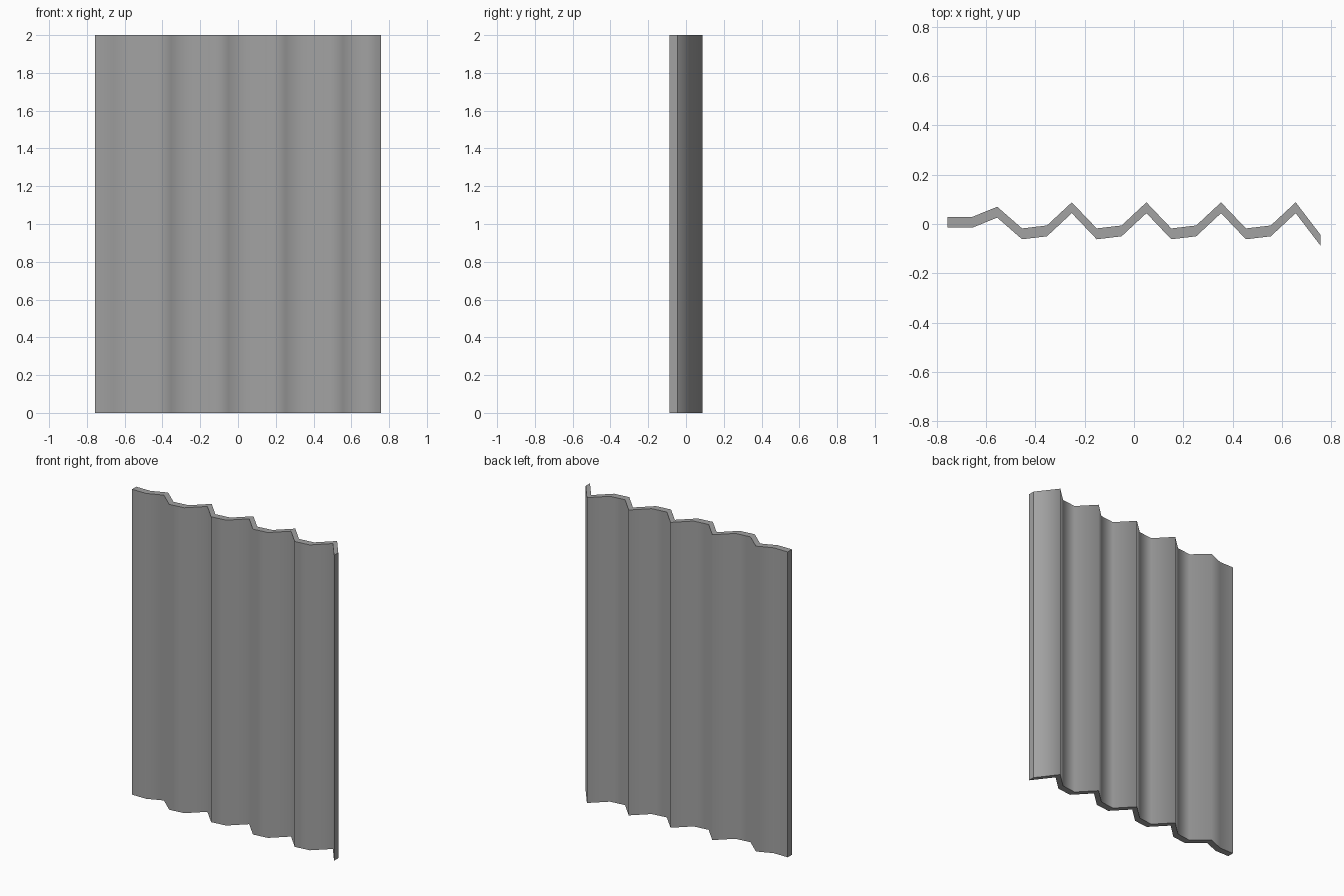
import bpy
import bmesh

cube = bpy.data.objects.get("Cube")
if cube:
    bpy.data.objects.remove(cube, do_unlink=True)

HEIGHT = 2.0
THICK = 0.044
STEP = 0.101

# Back edge of the zigzag: flat lead-in, then repeating valley, valley, ridge
depths = [0.029, 0.029, 0.07] + [-0.018, -0.006, 0.088] * 4 + [-0.044]
half = STEP * (len(depths) - 1) / 2
back = [(i * STEP - half, y) for i, y in enumerate(depths)]

# Extrude the folded strip upward, one quad per fold
bm = bmesh.new()
rows = [[(bm.verts.new((x, y - THICK, 0)), bm.verts.new((x, y, 0))) for x, y in back]][0]
base = [bm.faces.new((a[0], a[1], b[1], b[0])) for a, b in zip(rows, rows[1:])]
result = bmesh.ops.extrude_face_region(bm, geom=base, use_keep_orig=True)
top = [g for g in result["geom"] if isinstance(g, bmesh.types.BMVert)]
bmesh.ops.translate(bm, verts=top, vec=(0, 0, HEIGHT))
bmesh.ops.recalc_face_normals(bm, faces=bm.faces)

# Smooth folds, with crisp borders around the caps and the two ends
bm.normal_update()


def is_border(face):
    return abs(face.normal.z) > 0.9 or abs(face.normal.x) > 0.99


for face in bm.faces:
    face.smooth = not is_border(face)
for edge in bm.edges:
    edge.smooth = not any(is_border(f) for f in edge.link_faces)

mesh = bpy.data.meshes.new("corrugated_panel")
bm.to_mesh(mesh)
bm.free()
panel = bpy.data.objects.new("corrugated_panel", mesh)
bpy.context.collection.objects.link(panel)

# Plain grey sheet
grey = bpy.data.materials.new("sheet_grey")
grey.use_nodes = True
colour = (0.36, 0.36, 0.36, 1)
grey.diffuse_color = colour
grey.node_tree.nodes["Principled BSDF"].inputs["Base Color"].default_value = colour
mesh.materials.append(grey)
